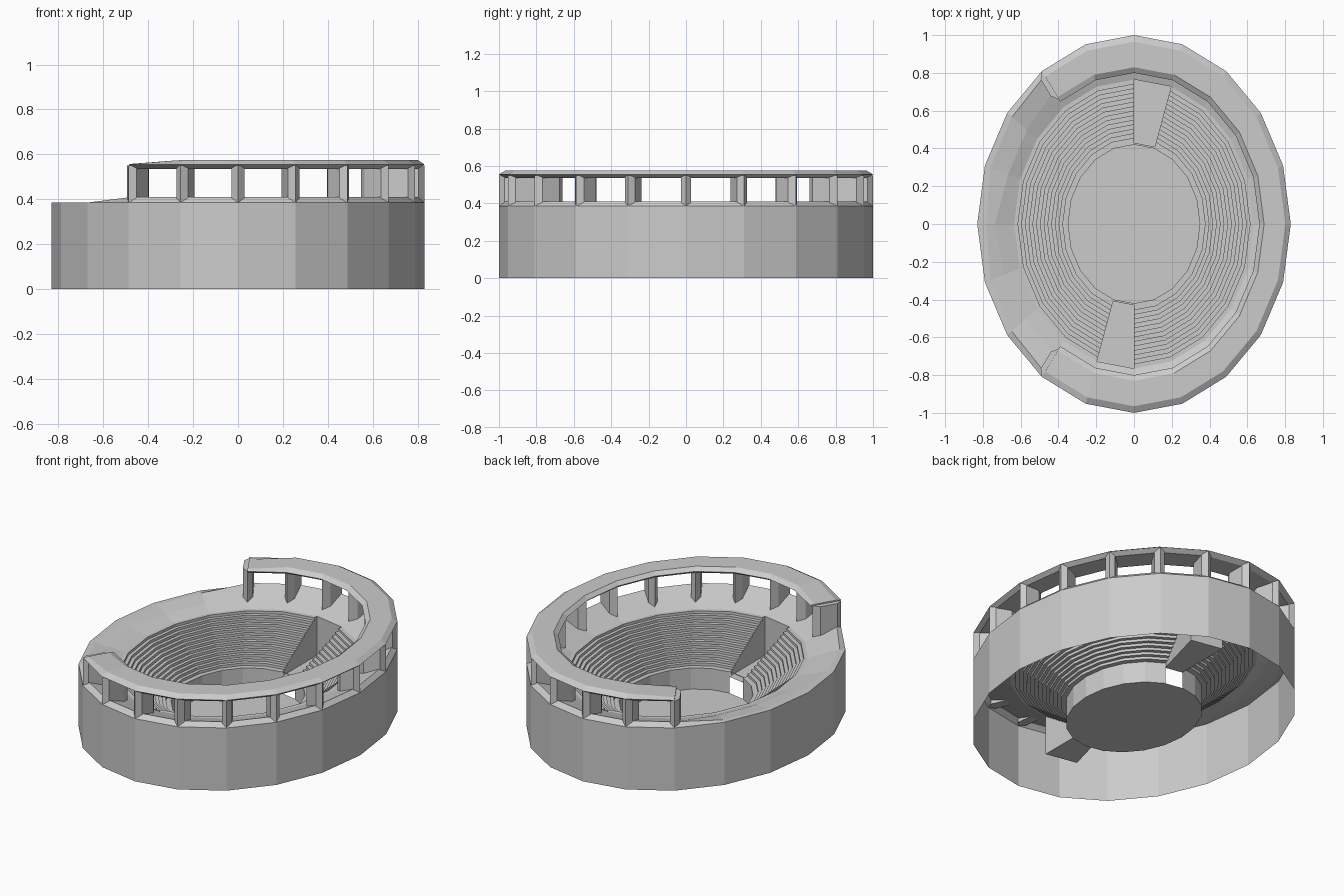
import bpy, bmesh, math, random

random.seed(4)
SIDES, WIDE = 20, 0.83
GAPS = (4, 14)              # bays of the entrance corridors
LOW = range(7, 13)          # bays where the top storey is missing
TALL = [k for k in range(SIDES) if k not in LOW]
ALL = list(range(SIDES))
SEATED = [k for k in ALL if k not in GAPS]

if "Cube" in bpy.data.objects:
    bpy.data.objects.remove(bpy.data.objects["Cube"])

stone = bpy.data.materials.new("grey_stone")
stone.use_nodes = True
GREY = (0.6, 0.6, 0.6, 1)
stone.diffuse_color = GREY
stone.node_tree.nodes["Principled BSDF"].inputs["Base Color"].default_value = GREY


def at(k, r, z):
    a = 2 * math.pi * k / SIDES
    return (WIDE * r * math.cos(a), r * math.sin(a), z)


def finish(name, bm, recalc=False):
    if recalc:
        bmesh.ops.recalc_face_normals(bm, faces=bm.faces)
    mesh = bpy.data.meshes.new(name)
    bm.to_mesh(mesh)
    bm.free()
    mesh.materials.append(stone)
    obj = bpy.data.objects.new(name, mesh)
    bpy.context.collection.objects.link(obj)
    return obj


def sweep(bm, profile, bays, closed=False, shape=None):
    """Run an (r, z) profile round the oval through the given bays."""
    rings = {}

    def ring(k):
        k %= SIDES
        if k not in rings:
            pts = [shape(k, i, r, z) if shape else (r, z) for i, (r, z) in enumerate(profile)]
            rings[k] = [bm.verts.new(at(k, r, z)) for r, z in pts]
        return rings[k]

    n = len(profile)
    faces = []
    for k in bays:
        a, b = ring(k), ring(k + 1)
        for i in range(n if closed else n - 1):
            j = (i + 1) % n
            faces.append(bm.faces.new((a[i], b[i], b[j], a[j])))
    return faces, rings


# Outer facade: two storeys of recessed panels between ridged pilasters
bm = bmesh.new()
faces, _ = sweep(bm, [(1, 0), (1, 0.17), (1, 0.385)], ALL)
bmesh.ops.inset_individual(bm, faces=faces, thickness=0.025, depth=-0.03, use_even_offset=True)
finish("outer_facade", bm)


# Terrace sloping from the facade to the seats, broken up on the low side
def worn(k, i, r, z):
    if 7 < k < 13:
        if i == 1:
            return r - random.uniform(0, 0.03), 0.385
        if i == 2:
            return r + random.uniform(-0.03, 0.03), z + random.uniform(-0.02, 0.01)
    return r, z


bm = bmesh.new()
sweep(bm, [(1, 0.385), (0.97, 0.41), (0.87, 0.375), (0.765, 0.34)], ALL, shape=worn)
finish("terrace", bm)


# Top ring over the upper storey, dipping at its broken ends
def dipped(k, i, r, z):
    return (r, min(z, 0.558)) if k in (7, 13) else (r, z)


bm = bmesh.new()
ring_profile = [(1, 0.555), (0.965, 0.575), (0.83, 0.575), (0.8, 0.555), (0.83, 0.535), (0.97, 0.535)]
_, rings = sweep(bm, ring_profile, TALL, closed=True, shape=dipped)
for k in (7, 13):
    bm.faces.new(rings[k])
finish("top_ring", bm, recalc=True)

# Upper storey pillars, pointed outside and inside
bm = bmesh.new()
HALF = 0.028
section = [(1, 0), (0.97, HALF), (0.86, HALF), (0.815, 0), (0.86, -HALF), (0.97, -HALF)]
for k in range(-7, 8):
    a = 2 * math.pi * k / SIDES
    tx, ty = -WIDE * math.sin(a), math.cos(a)
    length = math.hypot(tx, ty)
    loops = []
    for top in (False, True):
        loop = []
        for r, side in section:
            z = 0.55 if top else 0.385 - 0.3 * max(0, 0.9 - r)
            x, y, _ = at(k, r, z)
            loop.append(bm.verts.new((x + side * tx / length, y + side * ty / length, z)))
        loops.append(loop)
    low, high = loops
    bm.faces.new(high)
    bm.faces.new(low[::-1])
    for i in range(len(section)):
        j = (i + 1) % len(section)
        bm.faces.new((low[i], low[j], high[j], high[i]))
finish("upper_pillars", bm, recalc=True)

# Stepped seating, interrupted at the two corridors
STEPS, R0, R1, Z0, Z1, FLOOR = 13, 0.43, 0.765, 0.13, 0.34, 0.1
steps = [(R0, Z0)]
for s in range(STEPS):
    r = R0 + (R1 - 0.025 - R0) * (s + 1) / STEPS
    steps += [(r, steps[-1][1]), (r, Z0 + (Z1 - Z0) * (s + 1) / STEPS)]
steps.append((R1, Z1))
bm = bmesh.new()
sweep(bm, steps[::-1], SEATED)
finish("seating", bm)

# Corridors: flat floor, end wall and the cut sides of the seating
bm = bmesh.new()
for g in GAPS:
    sweep(bm, [(R1, Z1), (R1, FLOOR), (R0 - 0.01, FLOOR)], [g])
    for k in (g, g + 1):
        outline = steps + [(R1, FLOOR), (R0, FLOOR)]
        if k == g:
            outline = outline[::-1]
        bm.faces.new([bm.verts.new(at(k, r, z)) for r, z in outline])
finish("entrance_corridors", bm)

# Arena wall with a doorway below each corridor
bm = bmesh.new()
wall, _ = sweep(bm, [(R0, Z0), (0.42, Z0), (0.42, 0)], ALL)
doors = [wall[2 * g + 1] for g in GAPS]
bmesh.ops.inset_individual(bm, faces=doors, thickness=0.03, depth=0)
bmesh.ops.delete(bm, geom=doors, context='FACES')
finish("arena_wall", bm)

# Arena floor
bm = bmesh.new()
bm.faces.new([bm.verts.new(at(k, 0.42, 0)) for k in ALL])
finish("arena_floor", bm)
